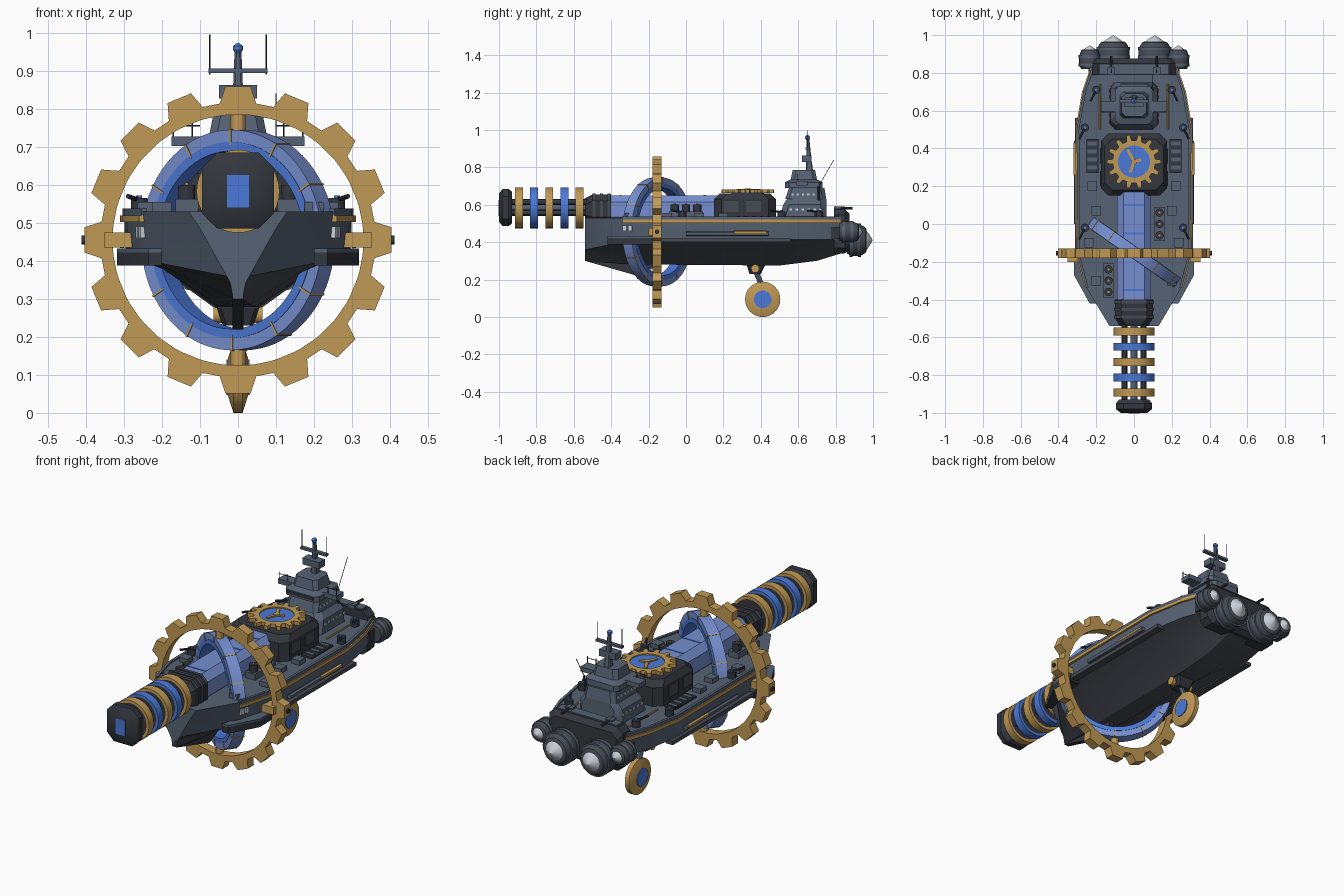
import bpy, bmesh, math
from mathutils import Vector

cube = bpy.data.objects.get("Cube")
if cube:
    bpy.data.objects.remove(cube, do_unlink=True)


def material(name, r, g, b):
    mat = bpy.data.materials.new(name)
    mat.use_nodes = True
    mat.diffuse_color = (r, g, b, 1)
    mat.node_tree.nodes["Principled BSDF"].inputs["Base Color"].default_value = (r, g, b, 1)
    return mat


dark = material("dark iron", .033, .038, .048)
charcoal = material("charcoal hull", .062, .071, .088)
slate = material("slate steel", .093, .123, .172)
gold = material("brass", .53, .32, .09)
blue = material("bright blue", .07, .19, .68)
pale = material("pale blue", .18, .275, .63)
white = material("lamp white", .6, .64, .7)
parts = []


def loft(name, mats, rings, closed=False, rule=None, mirror=False):
    """Skin a list of equal point rings; rule(row, column) picks the material."""
    mats = mats if isinstance(mats, list) else [mats]
    bm = bmesh.new()
    rows = [[bm.verts.new(p) for p in ring] for ring in rings]
    count = len(rows[0])
    for i in range(len(rows) if closed else len(rows) - 1):
        a, b = rows[i], rows[(i + 1) % len(rows)]
        for j in range(count):
            k = (j + 1) % count
            face = bm.faces.new((a[j], a[k], b[k], b[j]))
            face.material_index = rule(i, j) if rule else 0
    if not closed:
        bm.faces.new(rows[0])
        bm.faces.new(rows[-1])
    bmesh.ops.recalc_face_normals(bm, faces=bm.faces)
    mesh = bpy.data.meshes.new(name)
    bm.to_mesh(mesh)
    bm.free()
    obj = bpy.data.objects.new(name, mesh)
    bpy.context.collection.objects.link(obj)
    for mat in mats:
        mesh.materials.append(mat)
    if mirror:
        obj.modifiers.new("Mirror", "MIRROR")
    parts.append(obj)


def box(name, mat, centre, size, mirror=False, turn=0):
    c, (sx, sy, sz) = Vector(centre), [s / 2 for s in size]
    co, si = math.cos(turn), math.sin(turn)
    corners = [(-sx, -sy), (sx, -sy), (sx, sy), (-sx, sy)]
    loft(name, mat, [[c + Vector((x * co - y * si, x * si + y * co, z)) for x, y in corners]
                     for z in (-sz, sz)], mirror=mirror)


def lathe(name, mat, start, profile, axis, mirror=False, n=24):
    """Turn (distance, radius) pairs about an axis from a start point."""
    q = Vector((0, 0, 1)).rotation_difference(Vector(axis))
    turns = [math.tau * i / n for i in range(n)]
    loft(name, mat, [[Vector(start) + q @ Vector((r * math.cos(t), r * math.sin(t), d))
                      for t in turns] for d, r in profile], mirror=mirror)


def rod(name, mat, a, b, radius, mirror=False, n=12):
    axis = Vector(b) - Vector(a)
    lathe(name, mat, a, [(0, radius), (axis.length, radius)], axis, mirror, n)


def chamfered(name, mat, levels, cut, upright=True):
    """Stack of chamfered rectangles: (level, half width, low, high)."""
    rings = []
    for level, w, lo, hi in levels:
        outline = [(w - cut, lo), (w, lo + cut), (w, hi - cut), (w - cut, hi)]
        outline += [(-x, v) for x, v in reversed(outline)]
        rings.append([(x, v, level) if upright else (x, level, v) for x, v in outline])
    loft(name, mat, rings)


def annulus(name, mat, place, outline, inner, half):
    """Closed ring from (angle, radius) points; place(u, v, w) sets the plane."""
    rings = []
    for t, r in outline:
        u, v = math.cos(t), math.sin(t)
        rings.append([place(u * a, v * a, w) for a, w in
                      ((inner, -half), (r, -half), (r, half), (inner, half))])
    loft(name, mat, rings, True)


def gear_outline(teeth, root, tip, base, top):
    pitch = math.tau / teeth
    return [(pitch * (i + f), r) for i in range(teeth)
            for f, r in ((-base, root), (-top, tip), (top, tip), (base, root))]


def circle(radius, n=72):
    return [(math.tau * i / n, radius) for i in range(n)]


# Hull: y, deck width, chine width, chine z, keel width, keel z
stations = [(-.54, .13, .03, .36, .012, .3), (-.34, .25, .235, .4, .03, .285),
            (-.17, .295, .285, .415, .05, .28), (.5, .3, .295, .415, .06, .275),
            (.7, .265, .26, .415, .06, .3), (.83, .22, .21, .415, .06, .34)]
hull_rings = []
for y, deck, chine, zc, keel, zk in stations:
    half = [(deck, .53), ((deck * 2 + chine) / 3, .48), (chine, zc),
            (chine * .68, zc - (zc - zk) * .28), (keel, zk)]
    outline = half + [(-x, z) for x, z in reversed(half)]
    hull_rings.append([(x, y, z) for x, z in outline])
loft("hull", [slate, charcoal], hull_rings, rule=lambda i, j: int(1 < j < 7))
for name, mat, low, high, out in (("hull_trim", gold, .502, .52, .01),
                                  ("deck_rim", slate, .52, .538, .004)):
    loft(name, mat, [[(s[1] + dx, s[0], z) for dx, z in
                      ((-.01, low), (out, low), (out, high), (-.01, high))]
                     for s in stations[1:]], mirror=True)
loft("keel_blade", dark, [[(x, y, z) for x, z in ((-.014, low), (.014, low), (.014, .36), (-.014, .36))]
                          for y, low in ((-.54, .3), (-.26, .22), (-.18, .26))])
box("side_runner", charcoal, (.293, .2, .41), (.04, .72, .02), True)
for name, mat, low, high in (("bow_sponson", dark, .388, .422), ("bow_sponson_cap", slate, .422, .432)):
    loft(name, mat, [[(inner, y, low), (outer, y, low), (outer, y, high), (inner, y, high)]
                     for y, inner, outer in ((-.42, .2, .235), (-.27, .24, .318), (-.13, .26, .318))],
         mirror=True)
rod("side_pipe", slate, (.305, .0, .445), (.305, .44, .445), .012, True)
rod("side_pipe_brass", gold, (.312, .26, .452), (.312, .43, .452), .009, True)
for y in (-.327, -.298):
    box("side_light_panel", white, (.25 - (y + .34) * -.26, y, .475), (.012, .02, .03), True, -.26)

# Great gear with its axle pins
annulus("great_gear", gold, lambda u, v, w: (v, -.155 + w, .455 + u),
        gear_outline(16, .362, .405, .34, .21), .33, .025)
box("gear_axle", gold, (.31, -.17, .455), (.085, .06, .04), True)
rod("axle_tip", dark, (.39, -.155, .455), (.412, -.155, .455), .012, True)
for z in (.735, .125):
    rod("gear_pin", gold, (0, -.155, z), (0, -.155, z + .055), .02)

# Skewed ring with blue lining and brass bands
skew = math.radians(-35)


def skewed(u, v, w):
    return (u * math.cos(skew) - w * math.sin(skew),
            -.15 + u * math.sin(skew) + w * math.cos(skew), .455 + v)


annulus("skewed_ring", pale, skewed, circle(.29), .25, .03)
annulus("skewed_ring_lining", blue, skewed, circle(.258), .234, .032)
for i in range(12):
    start = math.tau * i / 12
    loft("ring_band", gold, [[skewed(math.cos(t) * r, math.sin(t) * r, w) for r, w in
                              ((.25, -.033), (.292, -.033), (.292, .033), (.25, .033))]
                             for t in (start, start + .018)])

# Cannon: blue breech, collar, rods, coils and muzzle
chamfered("breech_tube", pale, [(-.42, .09, .5, .65), (.18, .09, .5, .65)], .035, False)
for y in (-.35, -.05, .1):
    box("breech_seam", blue, (0, y, .649), (.11, .012, .006))
chamfered("breech_collar", dark, [(-.54, .075, .51, .635), (-.5, .1, .5, .655),
                                  (-.4, .1, .5, .655)], .035, False)
for y in (-.5, -.46, -.42):
    chamfered("collar_rib", charcoal, [(y, .105, .5, .66), (y + .015, .105, .5, .66)], .035, False)
for z in (.555, .615):
    rod("barrel_rod", dark, (.05, -.95, z), (.05, -.5, z), .016, True)
rod("barrel_core", slate, (0, -.95, .585), (0, -.5, .585), .018)
for i in range(5):
    y = -.893 + i * .081
    annulus("barrel_coil", blue if i % 2 else gold, lambda u, v, w: (u, y + w, .583 + v),
            circle(.109, 40), .094, .021)
    rod("coil_plate", dark, (0, y - .019, .583), (0, y + .019, .583), .096, n=40)
chamfered("muzzle", dark, [(-1, .07, .51, .66), (-.98, .095, .485, .685),
                           (-.95, .095, .485, .685), (-.93, .08, .5, .67)], .04, False)
box("muzzle_window", blue, (0, -.999, .583), (.058, .006, .085))

# Clock housing with toothed dial
chamfered("clock_housing", dark, [(.53, .175, .15, .48), (.63, .175, .15, .48),
                                  (.66, .155, .18, .45)], .04)
for y in (.24, .36):
    box("housing_vent", charcoal, (.174, y, .59), (.012, .08, .06), True)
annulus("clock_gear", gold, lambda u, v, w: (u, .33 + v, .672 + w),
        gear_outline(14, .113, .143, .27, .15), .085, .01)
rod("clock_face", blue, (0, .33, .655), (0, .33, .676), .087, n=32)
for degrees, length in ((118, .072), (250, .06), (15, .04)):
    t = math.radians(degrees)
    box("clock_hand", gold, (math.cos(t) * length / 2, .33 + math.sin(t) * length / 2, .679),
        (length, .016, .008), turn=t)
rod("clock_hub", gold, (0, .33, .67), (0, .33, .686), .016)

# Bridge tower, wings and mast
chamfered("tower_base", slate, [(.53, .13, .5, .75), (.6, .125, .52, .75), (.63, .1, .54, .75)], .03)
chamfered("tower_middle", slate, [(.63, .095, .53, .75), (.69, .085, .55, .74)], .02)
chamfered("bridge", slate, [(.69, .1, .53, .73), (.72, .1, .53, .73), (.735, .075, .56, .7),
                            (.785, .065, .57, .69)], .02)
box("bridge_window", dark, (0, .531, .707), (.15, .006, .016))
box("bridge_wing", slate, (.12, .62, .715), (.11, .06, .025), True)
for x in (.12, .17):
    rod("wing_rail_post", dark, (x, .595, .72), (x, .595, .765), .002, True, 6)
rod("wing_rail", dark, (.1, .595, .755), (.175, .595, .755), .002, True, 6)
for i in range(6):
    box("tower_lamp", white, (.128, .56 + i * .032, .575), (.008, .015, .012), True)
    box("middle_lamp", white, (.091, .57 + i * .028, .655), (.008, .012, .012), True)
chamfered("mast", slate, [(.78, .018, .64, .68), (.83, .014, .643, .672), (.95, .009, .643, .66)], .005)
box("mast_platform", slate, (0, .645, .845), (.1, .05, .035))
box("mast_crossbar", slate, (0, .65, .9), (.155, .02, .012))
rod("mast_aerial", dark, (.074, .65, .89), (.074, .65, .996), .0018, True, 6)
lathe("mast_lamp", blue, (0, .65, .945), [(0, .006), (.01, .013), (.02, .013), (.028, .003)], (0, 0, 1))
rod("whip_aerial", dark, (.1, .71, .7), (.1, .79, .84), .0018, n=6)
rod("whip_mount", dark, (.1, .71, .62), (.1, .71, .7), .007, n=8)

# Stern block and four engines
chamfered("stern_block", dark, [(.79, .22, .34, .575), (.85, .22, .34, .575), (.875, .2, .36, .55)],
          .03, False)
box("stern_plate", slate, (0, .82, .576), (.36, .05, .01))
for x, z, size, y in ((.11, .41, .085, .86), (.235, .455, .055, .82)):
    lathe("engine_bell", charcoal, (x, y, z), [(0, size * .8), (.02, size), (.07, size),
                                               (.1, size * .8), (.105, size * .66)], (0, 1, 0), True)
    for offset in (.015, .06):
        lathe("engine_band", slate, (x, y + offset, z), [(0, size * 1.05), (.016, size * 1.05)],
              (0, 1, 0), True)
    lathe("engine_lamp", white, (x, y + .1, z), [(0, size * .64), (size * .16, size * .48),
          (size * .34, size * .2), (size * .45, .001)], (0, 1, 0), True)
box("engine_strut", dark, (.21, .81, .45), (.06, .07, .06), True)

# Pendulum under the keel
chamfered("pendulum_bracket", dark, [(.23, .04, .34, .4), (.29, .06, .32, .43)], .01)
rod("pendulum_pivot", gold, (-.065, .37, .258), (.065, .37, .258), .022, n=20)
rod("pendulum_rod", slate, (0, .37, .25), (0, .405, .17), .014)
lathe("pendulum_disc", gold, (-.026, .41, .094), [(0, .05), (.014, .094), (.038, .094), (.052, .05)],
      (1, 0, 0), n=40)
rod("pendulum_eye", blue, (-.03, .41, .094), (.03, .41, .094), .047, n=32)

# Deck fittings
for side, first in ((1, -.06), (-1, -.36)):
    box("turret_base", slate, (side * .135, first + .06, .545), (.06, .18, .035))
    for i in range(3):
        y = first + i * .06
        rod("turret", dark, (side * .135, y, .55), (side * .135, y, .6), .022)
        rod("turret_cap", gold, (side * .135, y, .6), (side * .135, y, .606), .006)
box("deck_grille", dark, (.22, .36, .533), (.065, .18, .012), True)
for i in range(4):
    box("grille_slat", slate, (.22, .3 + i * .042, .54), (.05, .022, .008), True)
for x, y in ((.2, .07), (.2, -.3), (.22, .2), (.24, -.1)):
    box("deck_hatch", slate, (x, y, .54), (.05, .05, .03), True)
for y in (.51, -.02, .71):
    x = .2 if y > .6 else .26
    rod("deck_gun_mount", dark, (x, y, .53), (x, y, .565), .022, True)
    rod("deck_gun_barrel", dark, (x, y, .56), (x + .03, y - .06, .57), .006, True, 8)
    rod("deck_gun_lens", blue, (x, y, .56), (x, y, .572), .008, True)
rod("stern_gun", dark, (.12, .8, .585), (.12, .89, .58), .007, True, 8)
box("stern_gun_mount", slate, (.12, .81, .58), (.04, .04, .02), True)
rod("deck_brass_line", gold, (.18, .5, .535), (.18, .74, .535), .005, True, 8)

# Smooth the turned parts while keeping hard edges
bpy.ops.object.select_all(action="DESELECT")
for obj in parts:
    obj.select_set(True)
bpy.context.view_layer.objects.active = parts[0]
bpy.ops.object.shade_smooth_by_angle(angle=math.radians(30))
